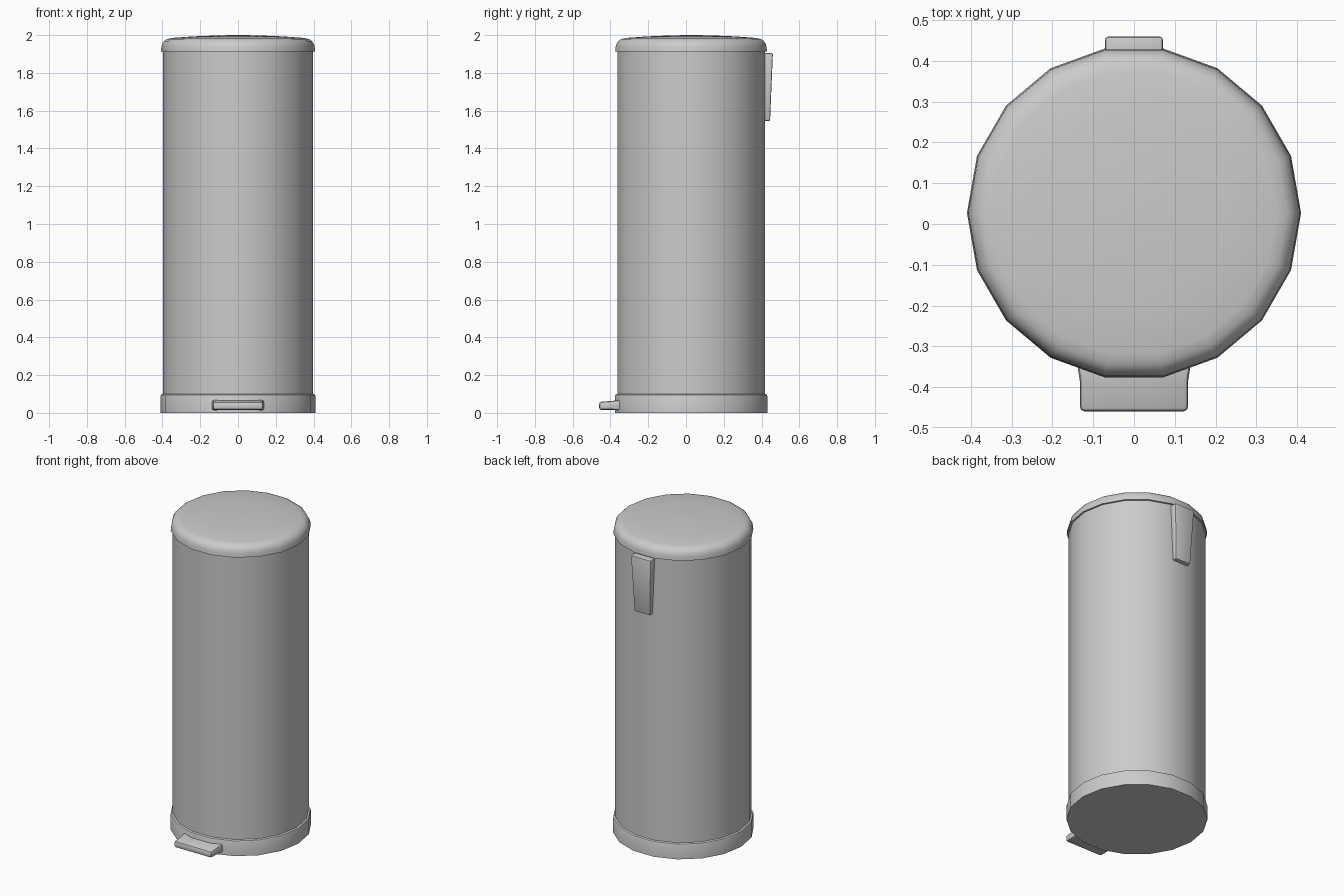
import bpy, bmesh, math

if "Cube" in bpy.data.objects:
    bpy.data.objects.remove(bpy.data.objects["Cube"])

SIDES = 18
CY = 0.027  # centre line of the round parts


def finish(name, bm, bevel=0.0, segments=2):
    bmesh.ops.recalc_face_normals(bm, faces=bm.faces[:])
    me = bpy.data.meshes.new(name)
    bm.to_mesh(me)
    bm.free()
    ob = bpy.data.objects.new(name, me)
    bpy.context.collection.objects.link(ob)
    bpy.ops.object.select_all(action='DESELECT')
    ob.select_set(True)
    bpy.context.view_layer.objects.active = ob
    if bevel:
        mod = ob.modifiers.new("rounded_edges", 'BEVEL')
        mod.width, mod.segments = bevel, segments
        mod.limit_method = 'ANGLE'
        mod.angle_limit = math.radians(40)
        bpy.ops.object.modifier_apply(modifier=mod.name)
    bpy.ops.object.shade_smooth_by_angle(angle=math.radians(35))
    return ob


def loft(name, rings, bevel=0.0):
    """Skin a closed solid through rings of equal point count."""
    bm = bmesh.new()
    vs = [[bm.verts.new(p) for p in ring] for ring in rings]
    n = len(vs[0])
    for a, b in zip(vs, vs[1:]):
        for i in range(n):
            j = (i + 1) % n
            bm.faces.new((a[i], a[j], b[j], b[i]))
    bm.faces.new(vs[0])
    bm.faces.new(vs[-1])
    return finish(name, bm, bevel)


def turned(name, profile):
    """Revolve (radius, height) points with the shared side count."""
    step = math.tau / SIDES
    return loft(name, [[(r * math.cos(i * step), CY + r * math.sin(i * step), z)
                        for i in range(SIDES)] for r, z in profile])


# Round parts
turned("base_ring", [(0.41, 0), (0.41, 0.088), (0.407, 0.096), (0.40, 0.10), (0.39, 0.10)])
turned("body", [(0.397, 0.05), (0.397, 1.93)])
turned("lid", [(0.39, 1.912), (0.408, 1.912), (0.406, 1.935), (0.402, 1.952),
               (0.392, 1.968), (0.376, 1.979), (0.35, 1.985), (0.24, 1.993),
               (0.12, 1.998), (0.03, 2.0)])

# Foot pedal, front edge thinner than the root
loft("pedal", [[(-w, y, lo), (w, y, lo), (w, y, hi), (-w, y, hi)]
               for y, w, lo, hi in [(-0.46, 0.133, 0.016, 0.058),
                                    (-0.385, 0.133, 0.016, 0.064),
                                    (-0.34, 0.14, 0.012, 0.07)]], bevel=0.012)

# Tapered hinge cover at the back
loft("hinge_cover", [[(-w, 0.40, z), (w, 0.40, z), (w, y, z), (-w, y, z)]
                     for z, w, y in [(1.545, 0.055, 0.445), (1.905, 0.071, 0.46)]],
     bevel=0.007)
